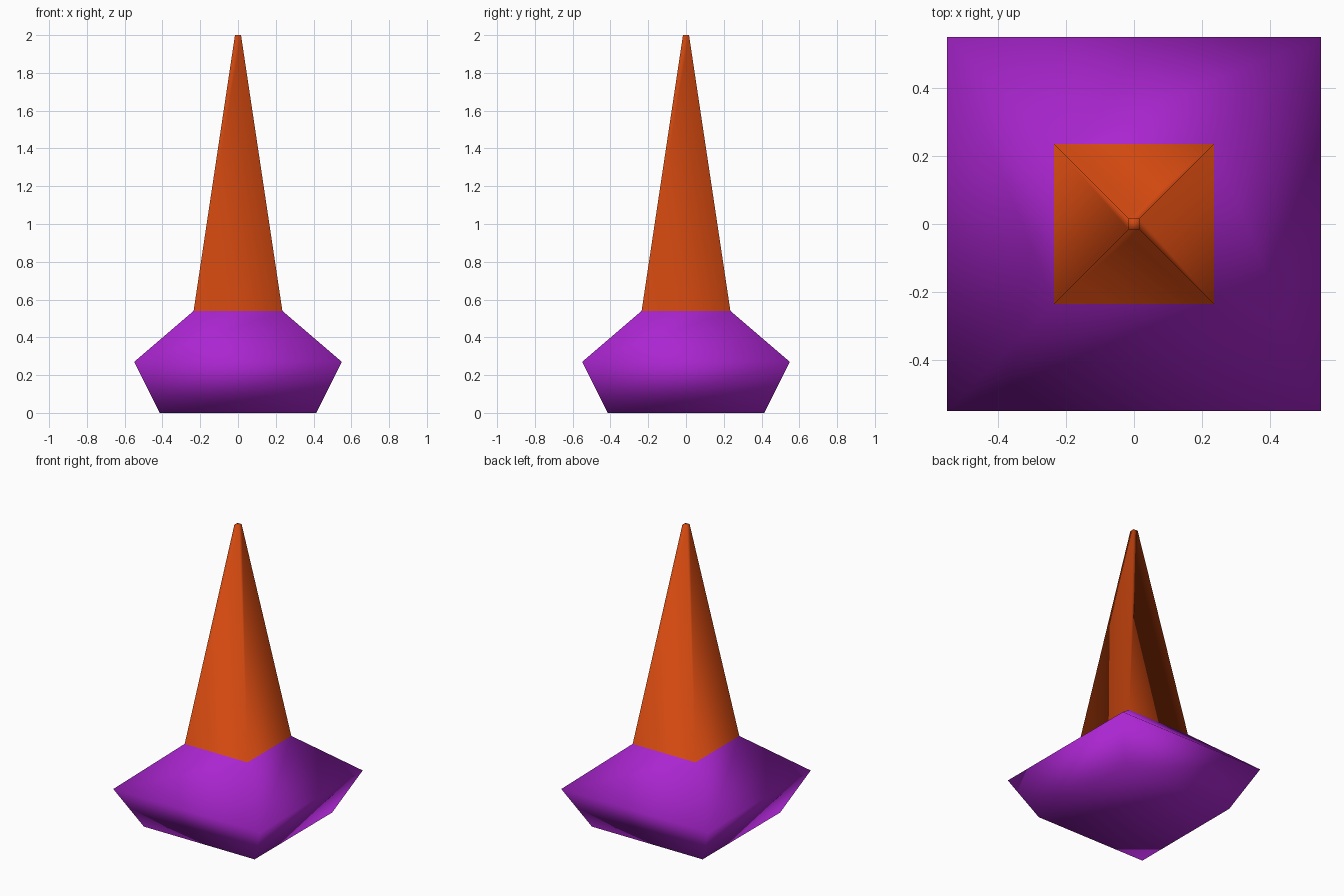
import bpy
import bmesh

cube = bpy.data.objects.get("Cube")
if cube:
    bpy.data.objects.remove(cube, do_unlink=True)


def make_material(name, rgb):
    mat = bpy.data.materials.new(name)
    mat.use_nodes = True
    color = (*rgb, 1.0)
    mat.diffuse_color = color
    mat.node_tree.nodes["Principled BSDF"].inputs["Base Color"].default_value = color
    return mat


# Square cross-sections from foot to tip: (half width, height)
SECTIONS = [(0.415, 0.0), (0.55, 0.27), (0.235, 0.54), (0.016, 2.0)]
SEAM = 0.54
CORNERS = [(-1, -1), (1, -1), (1, 1), (-1, 1)]

bm = bmesh.new()
rings = [[bm.verts.new((x * w, y * w, z)) for x, y in CORNERS] for w, z in SECTIONS]

# Side walls between neighbouring sections, then the foot and tip caps
for low, high in zip(rings, rings[1:]):
    for i in range(4):
        j = (i + 1) % 4
        bm.faces.new((low[i], low[j], high[j], high[i]))
bm.faces.new(rings[0][::-1])
bm.faces.new(rings[-1])
bmesh.ops.recalc_face_normals(bm, faces=bm.faces)

# Purple base below the seam, orange spike above; smooth throughout
for face in bm.faces:
    face.material_index = int(face.calc_center_median().z > SEAM)
    face.smooth = True

mesh = bpy.data.meshes.new("spike_on_base")
bm.to_mesh(mesh)
bm.free()
mesh.materials.append(make_material("purple", (0.41, 0.019, 0.64)))
mesh.materials.append(make_material("orange", (0.64, 0.065, 0.005)))
spike = bpy.data.objects.new("spike_on_base", mesh)
bpy.context.collection.objects.link(spike)
